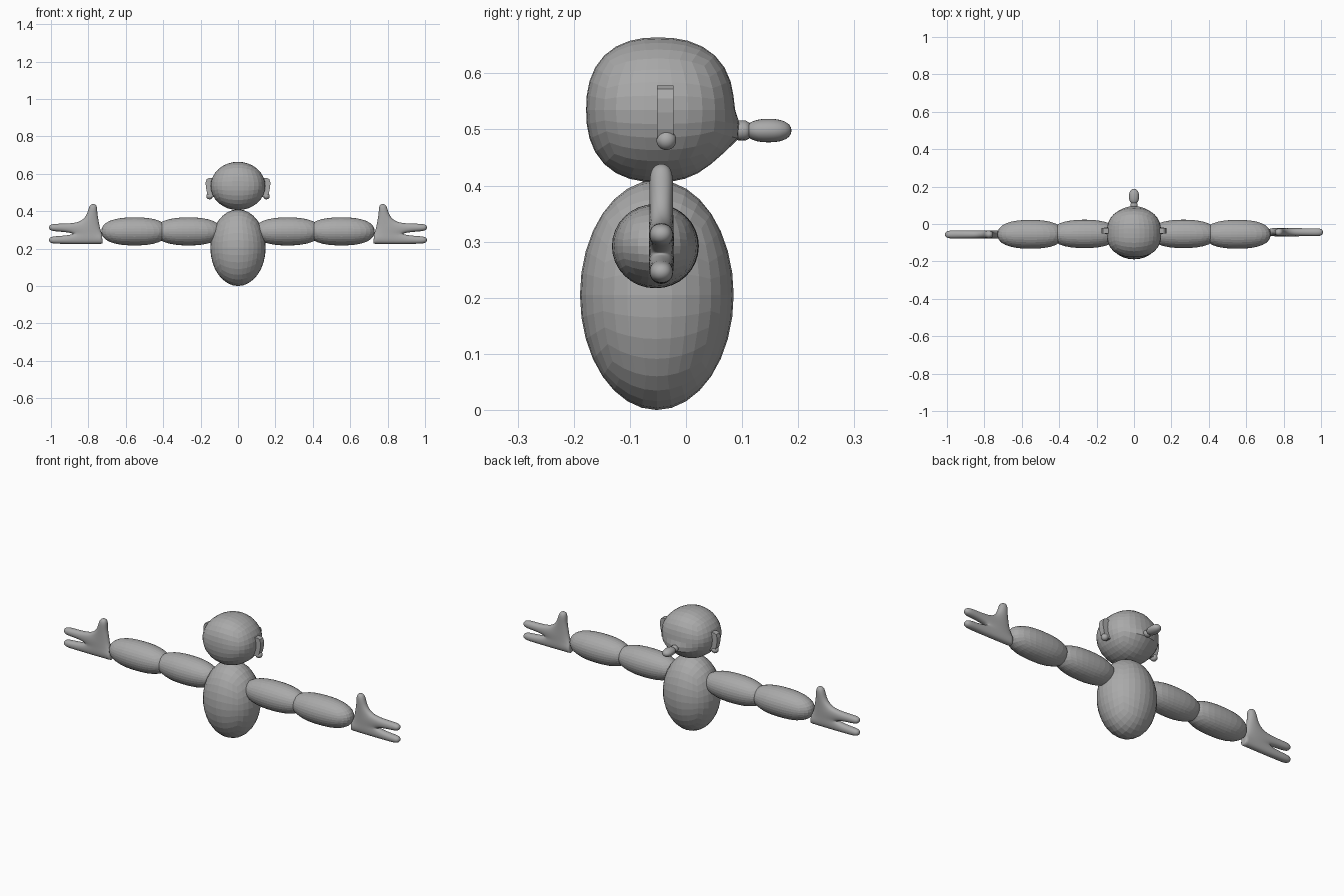
import bpy, bmesh, math
from mathutils import Vector

cube = bpy.data.objects.get("Cube")
if cube:
    bpy.data.objects.remove(cube, do_unlink=True)

grey = bpy.data.materials.new("plain_grey")
grey.use_nodes = True
grey.diffuse_color = (0.4, 0.4, 0.4, 1)
grey.node_tree.nodes["Principled BSDF"].inputs["Base Color"].default_value = grey.diffuse_color


def finish(name, bm, smooth=False):
    bmesh.ops.recalc_face_normals(bm, faces=bm.faces[:])
    for f in bm.faces:
        f.smooth = smooth
    mesh = bpy.data.meshes.new(name)
    bm.to_mesh(mesh)
    bm.free()
    mesh.materials.append(grey)
    obj = bpy.data.objects.new(name, mesh)
    bpy.context.collection.objects.link(obj)
    return obj


def rounded_form(name, center, radii, power=2.0, axis=0, cuts=7, smooth=False, shape=None):
    """Quad sphere, blunted along one axis, with an optional shaping rule."""
    bm = bmesh.new()
    bmesh.ops.create_cube(bm, size=2)
    bmesh.ops.subdivide_edges(bm, edges=bm.edges[:], cuts=cuts, use_grid_fill=True)
    for v in bm.verts:
        d = Vector([math.tan(c * math.pi / 4) for c in v.co]).normalized()
        along = abs(d[axis])
        across = math.sqrt(max(0, 1 - along * along))
        d /= (along ** power + across ** power) ** (1 / power)
        v.co = Vector([c + r * k for c, r, k in zip(center, radii, d)])
        if shape:
            shape(v.co)
    return finish(name, bm, smooth)


# Head: tapered lower back and a raised point where the hair is tied
def shape_head(co):
    if co.y > -0.05:
        back = (co.y + 0.05) / 0.14
        low = max(0, 0.49 - co.z)
        co.y -= 0.2 * low * back
        co.y += 0.018 * back * math.exp(-((co.z - 0.49) / 0.03) ** 2 - (co.x / 0.08) ** 2)


rounded_form("body", (0, -0.052, 0.205), (0.148, 0.137, 0.205))
rounded_form("head", (0, -0.05, 0.535), (0.146, 0.128, 0.129), 2.4, 1, shape=shape_head)
for v in bpy.data.objects["head"].data.vertices:
    if v.co.y > -0.05:
        v.co.y = -0.05 + (v.co.y + 0.05) * 1.06

# Tied hair at the back
rounded_form("hair_tie", (0, 0.1, 0.498), (0.02, 0.016, 0.018), 3, 1, 3, True)
rounded_form("ponytail", (0, 0.147, 0.498), (0.027, 0.041, 0.021), 2.3, 1, 5, True)


# Ears: thin D-shaped plates, each with a ball earring
def ear(side, label):
    bm = bmesh.new()
    outline = [(0.125, 0.575), (0.155, 0.578), (0.167, 0.572), (0.173, 0.555),
               (0.172, 0.53), (0.166, 0.5), (0.155, 0.477), (0.125, 0.475)]
    rim = [bm.verts.new((side * x, -0.052, z)) for x, z in outline]
    face = bm.faces.new(rim)
    moved = bmesh.ops.extrude_face_region(bm, geom=[face])["geom"]
    for v in moved:
        if isinstance(v, bmesh.types.BMVert):
            v.co.y += 0.03
    finish(label + "_ear", bm)
    rounded_form(label + "_earring", (side * 0.152, -0.035, 0.481), (0.018,) * 3, cuts=4, smooth=True)


# Hands: a quad layout of palm, two fingers and thumb, thickened and subdivided
def hand(side, label, y):
    points = {
        "a0": (0.723, 0.223), "a1": (0.86, 0.222), "a2": (0.96, 0.224), "a3": (1.015, 0.226),
        "b0": (0.728, 0.28), "b1": (0.855, 0.279), "b2": (0.96, 0.268), "b3": (1.015, 0.266),
        "c2": (0.96, 0.29), "c3": (1.015, 0.293),
        "d0": (0.738, 0.335), "d1": (0.845, 0.337), "d2": (0.96, 0.335), "d3": (1.015, 0.333),
        "t0": (0.752, 0.39), "t1": (0.805, 0.385), "e0": (0.75, 0.443), "e1": (0.797, 0.443),
    }
    quads = ["a0 a1 b1 b0", "a1 a2 b2 b1", "a2 a3 b3 b2", "b0 b1 d1 d0", "b1 c2 d2 d1",
             "c2 c3 d3 d2", "d0 d1 t1 t0", "t0 t1 e1 e0"]
    bm = bmesh.new()
    verts = {k: bm.verts.new((side * x, y - 0.023, z)) for k, (x, z) in points.items()}
    faces = [bm.faces.new([verts[k] for k in q.split()]) for q in quads]
    moved = bmesh.ops.extrude_face_region(bm, geom=faces)["geom"]
    for v in moved:
        if isinstance(v, bmesh.types.BMVert):
            v.co.y += 0.046
    # Firm edges around the wrist
    crease = bm.edges.layers.float.new("crease_edge")
    for e in bm.edges:
        if all(abs(v.co.x) < 0.735 for v in e.verts):
            e[crease] = 0.8
    obj = finish(label + "_hand", bm, True)
    obj.modifiers.new("rounding", "SUBSURF").levels = 3
    obj.modifiers["rounding"].render_levels = 3


for side, label in ((1, "left"), (-1, "right")):
    ear(side, label)
    rounded_form(label + "_upper_arm", (side * 0.265, -0.053, 0.292), (0.18, 0.076, 0.075), 2.3)
    rounded_form(label + "_forearm", (side * 0.553, -0.055, 0.292), (0.177, 0.077, 0.075), 2.4)
    hand(side, label, -0.05 + side * 0.006)
